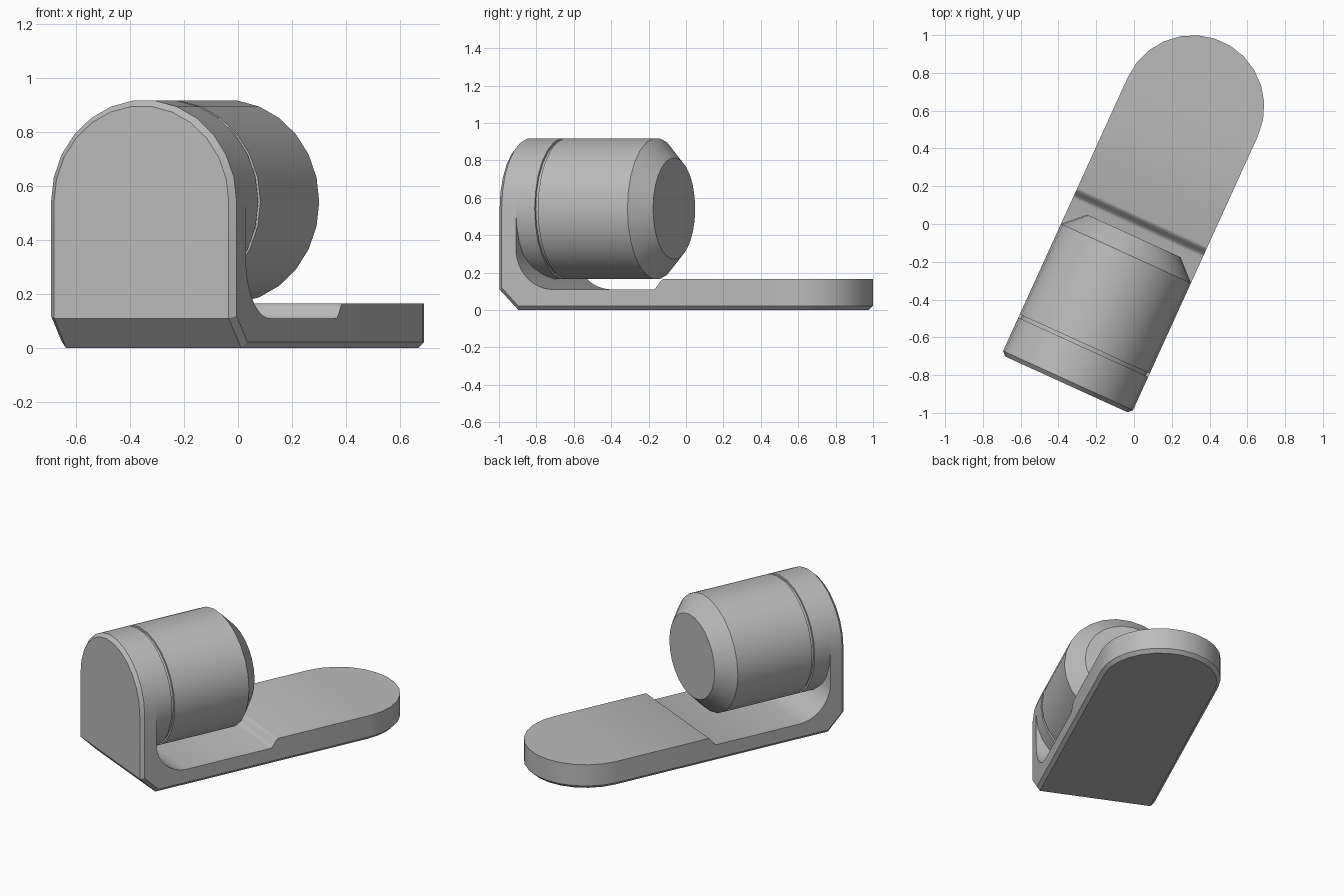
import bpy, bmesh
from math import sin, cos, radians, pi
from mathutils import Matrix

cube = bpy.data.objects.get("Cube")
if cube:
    bpy.data.objects.remove(cube)

R, C = 0.378, 0.022            # half width, chamfer size
FRONT, WALL = -0.921, -0.816   # outer and inner face of the upright
AXIS_Z, END_Y = 0.542, 0.695   # barrel axis height, centre of the round end
CUT, FILLET = 0.11, 0.22       # lower front bevel, inner fillet radius
FLOOR, PAD = 0.11, 0.165       # base heights
SIDES = 26
STEP = 2 * pi / SIDES
PLACE = Matrix.Rotation(radians(-24.5), 4, 'Z') @ Matrix.Translation((0.026, 0, 0))

grey = bpy.data.materials.new("plain grey")
grey.use_nodes = True
colour = (0.5, 0.5, 0.5, 1)
grey.diffuse_color = colour
grey.node_tree.nodes["Principled BSDF"].inputs["Base Color"].default_value = colour


def finish(name, bm):
    bmesh.ops.recalc_face_normals(bm, faces=bm.faces)
    bm.transform(PLACE)
    mesh = bpy.data.meshes.new(name)
    bm.to_mesh(mesh)
    bm.free()
    mesh.materials.append(grey)
    obj = bpy.data.objects.new(name, mesh)
    bpy.context.collection.objects.link(obj)
    bpy.ops.object.select_all(action='DESELECT')
    obj.select_set(True)
    bpy.context.view_layer.objects.active = obj
    bpy.ops.object.shade_smooth_by_angle(angle=radians(25))


def along(path, t):
    """Point at fraction t of a path whose pieces count equally."""
    i = min(int(t * (len(path) - 1)), len(path) - 2)
    f = t * (len(path) - 1) - i
    return tuple(a + (b - a) * f for a, b in zip(path[i], path[i + 1]))


# Bracket: each row holds inner, edge and outer points (y, z) with half widths
rows = []
arc = [pi / 2 - STEP * (k + 0.5) for k in range(7)]
for a in arc:                                   # round top of the upright
    z, zc = AXIS_Z + R * sin(a), AXIS_Z + (R - C) * sin(a)
    rows.append(((WALL, z), (FRONT + C, z), (FRONT, zc), R * cos(a), (R - C) * cos(a)))

top = FLOOR + FILLET
bend = WALL + FILLET
k = 0.414 * C
outer = [(FRONT, top), (FRONT, CUT), (FRONT + CUT, 0), (bend, 0)]
edge = [(FRONT + C, top), (FRONT + C, CUT + k), (FRONT + CUT + k, C), (bend, C)]
for i in range(13):                             # inner fillet and outer bevel
    t = i / 12
    a = t * pi / 2
    inner = (bend - FILLET * cos(a), top - FILLET * sin(a))
    rows.append((inner, along(edge, t), along(outer, t), R, R - C))

for i in range(7):                              # soft step up to the pad
    t = i / 6
    y = -0.008 + 0.058 * t
    z = FLOOR + (PAD - FLOOR) * t * t * (3 - 2 * t)
    rows.append(((y, z), (y, C), (y, 0), R, R - C))

for a in reversed(arc):                         # round end of the base
    y, yc = END_Y + R * sin(a), END_Y + (R - C) * sin(a)
    rows.append(((y, PAD), (y, C), (yc, 0), R * cos(a), (R - C) * cos(a)))

bm = bmesh.new()
rings = []
for inner, mid, out, w, wc in rows:
    half = [(w, inner), (w, mid), (wc, out)]
    pts = [(x, *p) for x, p in half] + [(-x, *p) for x, p in reversed(half)]
    rings.append([bm.verts.new(p) for p in pts])
for a, b in zip(rings, rings[1:]):
    for i in range(6):
        j = (i + 1) % 6
        bm.faces.new((a[i], a[j], b[j], b[i]))
for r in (rings[0], rings[-1]):
    bm.faces.new((r[0], r[1], r[4], r[5]))
    bm.faces.new((r[1], r[2], r[3], r[4]))
finish("bracket", bm)

# Barrel: turned profile (radius, y) with a narrow groove and a tapered end
profile = [(R, WALL - 0.001), (R, -0.705), (R - 0.013, -0.705), (R - 0.013, -0.686),
           (R, -0.686), (R, -0.16), (0.272, -0.058)]
bm = bmesh.new()
rings = [[bm.verts.new((r * cos(STEP * i), y, AXIS_Z + r * sin(STEP * i)))
          for i in range(SIDES)] for r, y in profile]
for a, b in zip(rings, rings[1:]):
    for i in range(SIDES):
        j = (i + 1) % SIDES
        bm.faces.new((a[i], a[j], b[j], b[i]))
bm.faces.new(rings[0])
bm.faces.new(rings[-1])
finish("barrel", bm)
